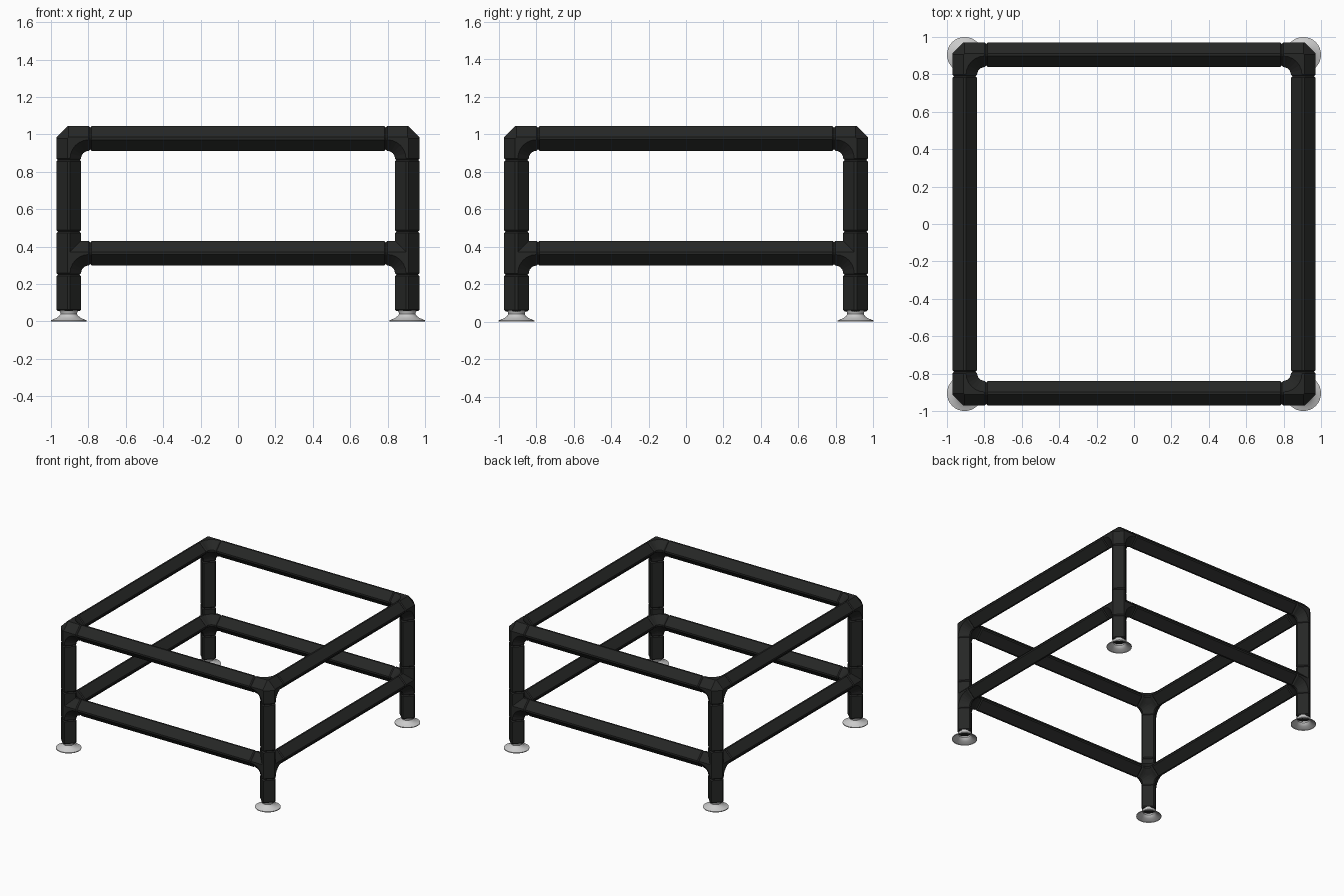
import bpy, bmesh, math
from mathutils import Vector

if "Cube" in bpy.data.objects:
    bpy.data.objects.remove(bpy.data.objects["Cube"])

P = 0.905            # leg centre distance
TOP, LOW = 0.978, 0.365
FOOT = 0.055
R, C = 0.066, 0.007  # tube half width, blunted edge half width
ARM = 0.115          # fitting arm length
BEND = 0.107         # bend radius inside a fitting
LIP = 0.008          # tapered tube end


def material(name, color, rough):
    m = bpy.data.materials.new(name)
    m.use_nodes = True
    m.diffuse_color = (*color, 1)
    bsdf = m.node_tree.nodes["Principled BSDF"]
    bsdf.inputs["Base Color"].default_value = (*color, 1)
    bsdf.inputs["Roughness"].default_value = rough
    return m


BLACK = material("black tube", (0.019, 0.02, 0.019), 0.6)
GREY = material("light grey foot", (0.6, 0.6, 0.6), 0.5)


def finish(bm, name, mat):
    bmesh.ops.remove_doubles(bm, verts=bm.verts, dist=1e-5)
    bmesh.ops.recalc_face_normals(bm, faces=bm.faces)
    me = bpy.data.meshes.new(name)
    bm.to_mesh(me)
    bm.free()
    me.materials.append(mat)
    ob = bpy.data.objects.new(name, me)
    bpy.context.collection.objects.link(ob)
    return ob


def loft(bm, rings, caps=True):
    """Skin a list of closed point rings."""
    vs = [[bm.verts.new(p) for p in ring] for ring in rings]
    n = len(vs[0])
    for a, b in zip(vs, vs[1:]):
        for i in range(n):
            j = (i + 1) % n
            bm.faces.new((a[i], a[j], b[j], b[i]))
    if caps:
        bm.faces.new(vs[0])
        bm.faces.new(vs[-1])


def section(center, axis, r):
    """Diamond cross-section with blunted corners, square to an axis."""
    u = Vector((axis.y, axis.z, axis.x))
    v = axis.cross(u)
    c = C * r / R
    pts = [(r, -c), (r, c), (c, r), (-c, r), (-r, c), (-r, -c), (-c, -r), (c, -r)]
    return [center + u * a + v * b for a, b in pts]


def bar(bm, a, b, taper_start=True):
    """Straight tube with a small taper where it meets a seam."""
    d = (b - a).normalized()
    rings = [section(b - d * LIP, d, R), section(b, d, R - LIP)]
    if taper_start:
        rings = [section(a, d, R - LIP), section(a + d * LIP, d, R)] + rings
    else:
        rings.insert(0, section(a, d, R))
    loft(bm, rings)


def bend(bm, o, d1, d2):
    """Rounded inside corner joining two arms of a fitting."""
    n = d1.cross(d2)
    mid = o + (d1 + d2) * BEND
    rings = []
    for k in range(7):
        t = math.pi / 2 * k / 6
        out = -d1 * math.sin(t) - d2 * math.cos(t)
        inner, ridge = mid + out * (BEND - R), mid + out * (BEND - C)
        rings.append([inner - n * C, inner + n * C, ridge + n * R,
                      o + n * R, o - n * R, ridge - n * R])
    loft(bm, rings)


def fitting(name, o, dx, dy, stub):
    """Three-way corner, optionally with a stub carrying on upwards."""
    bm = bmesh.new()
    dz = Vector((0, 0, -1))
    for d in [dx, dy, dz] + ([-dz] if stub else []):
        bar(bm, o, o + d * ARM, taper_start=False)
    for d1, d2 in ((dx, dy), (dy, dz), (dz, dx)):
        bend(bm, o, d1, d2)
    # faceted core closing the outer corner
    core = [bm.verts.new(p) for d in (dx, dy, dz) for p in section(o, d, R)]
    res = bmesh.ops.convex_hull(bm, input=core)
    loose = [v for v in res["geom_interior"] if isinstance(v, bmesh.types.BMVert)]
    bmesh.ops.delete(bm, geom=loose, context='VERTS')
    finish(bm, name, BLACK)


def tube(name, a, b):
    bm = bmesh.new()
    bar(bm, Vector(a), Vector(b))
    finish(bm, name, BLACK)


def foot(name, x, y):
    """Open flared cup under a leg."""
    prof = [(0.05, 0.058), (0.046, 0.05), (0.044, 0.04), (0.05, 0.03),
            (0.063, 0.02), (0.08, 0.012), (0.095, 0.006), (0.095, 0)]
    bm = bmesh.new()
    angles = [math.tau * i / 32 for i in range(32)]
    loft(bm, [[(x + r * math.cos(t), y + r * math.sin(t), z) for t in angles]
              for r, z in prof], caps=False)
    ob = finish(bm, name, GREY)
    bpy.context.view_layer.objects.active = ob
    ob.select_set(True)
    bpy.ops.object.shade_smooth_by_angle(angle=math.radians(40))
    ob.select_set(False)


# corner posts: fittings, leg tubes and feet
for sx, side in ((1, "left"), (-1, "right")):
    for sy, end in ((-1, "front"), (1, "back")):
        x, y = sx * P, sy * P
        tag = f"{end}_{side}"
        dx, dy = Vector((-sx, 0, 0)), Vector((0, -sy, 0))
        fitting(f"top_corner_{tag}", Vector((x, y, TOP)), dx, dy, False)
        fitting(f"lower_joint_{tag}", Vector((x, y, LOW)), dx, dy, True)
        tube(f"upper_leg_{tag}", (x, y, LOW + ARM), (x, y, TOP - ARM))
        tube(f"lower_leg_{tag}", (x, y, FOOT), (x, y, LOW - ARM))
        foot(f"foot_{tag}", x, y)

# horizontal rails of both frames
E = P - ARM
for z, level in ((TOP, "top"), (LOW, "lower")):
    for s, (fb, lr) in ((-1, ("front", "right")), (1, ("back", "left"))):
        tube(f"{level}_rail_{fb}", (-E, s * P, z), (E, s * P, z))
        tube(f"{level}_rail_{lr}", (s * P, -E, z), (s * P, E, z))
